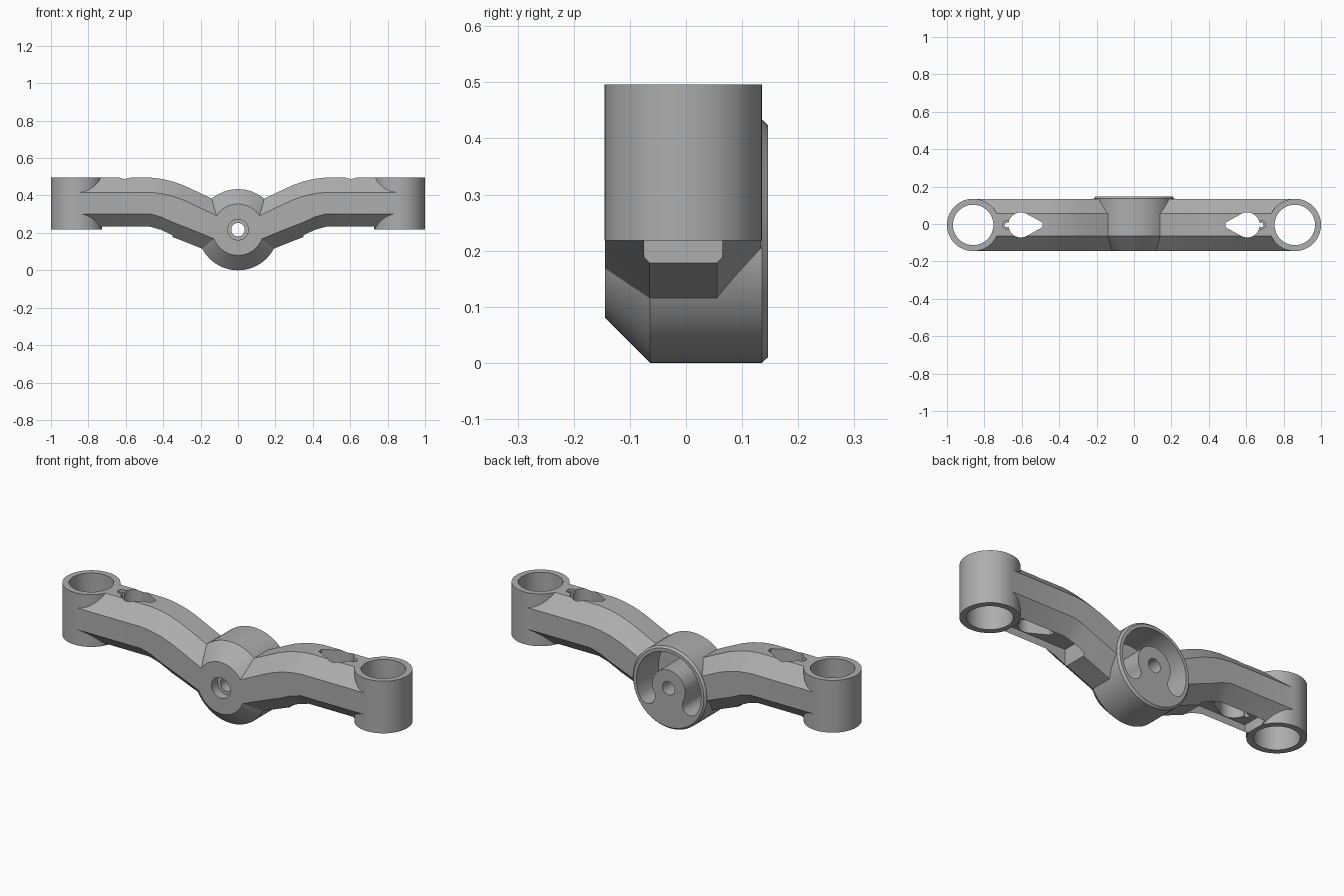
import bpy, bmesh
from math import sin, cos, pi, radians

if "Cube" in bpy.data.objects:
    bpy.data.objects.remove(bpy.data.objects["Cube"], do_unlink=True)

grey = bpy.data.materials.new("cast_grey")
grey.use_nodes = True
grey.diffuse_color = (0.42, 0.42, 0.42, 1)
grey.node_tree.nodes["Principled BSDF"].inputs["Base Color"].default_value = (0.42, 0.42, 0.42, 1)

MID_Y = -0.005      # centre plane of the arm
HUB_Z = 0.217       # height of the hub axis
END_X = 0.86        # end socket axis
TOP, BASE = 0.496, 0.218


def loft(name, rings):
    """Closed solid skinned over rings of equal point count."""
    bm = bmesh.new()
    loops = [[bm.verts.new(p) for p in ring] for ring in rings]
    n = len(loops[0])
    for a, b in zip(loops, loops[1:]):
        for i in range(n):
            j = (i + 1) % n
            bm.faces.new((a[i], a[j], b[j], b[i]))
    bm.faces.new(loops[0])
    bm.faces.new(loops[-1])
    bmesh.ops.recalc_face_normals(bm, faces=bm.faces)
    mesh = bpy.data.meshes.new(name)
    bm.to_mesh(mesh)
    bm.free()
    mesh.materials.append(grey)
    ob = bpy.data.objects.new(name, mesh)
    bpy.context.collection.objects.link(ob)
    return ob


def circle(r, n=64):
    return [(r * cos(2 * pi * i / n), r * sin(2 * pi * i / n)) for i in range(n)]


def upright(name, outline, x, y, z0, z1):
    """Prism along z."""
    return loft(name, [[(x + u, y + v, z) for u, v in outline] for z in (z0, z1)])


def across(name, sections):
    """Solid along y about the hub axis, from (outline, y) pairs."""
    return loft(name, [[(u, y, HUB_Z + v) for u, v in o] for o, y in sections])


def combine(target, other, operation):
    mod = target.modifiers.new(operation, "BOOLEAN")
    mod.operation, mod.solver, mod.object = operation, "EXACT", other
    bpy.context.view_layer.objects.active = target
    bpy.ops.object.modifier_apply(modifier=mod.name)
    bpy.data.objects.remove(other, do_unlink=True)


def arm_section(x, top, bottom, half=0.139, bevel=0.079):
    flat = half - bevel
    side = [(-flat, bottom), (-half, bottom + bevel), (-half, top - bevel), (-flat, top)]
    pts = side + [(-y, z) for y, z in reversed(side)]
    return [(x, MID_Y + y, z) for y, z in pts]


# Curved arm with bevelled section
stations = [(0, 0.32, 0.05), (0.13, 0.378, 0.09), (0.19, 0.407, 0.115), (0.29, 0.454, 0.155),
            (0.35, 0.475, 0.178), (0.41, 0.489, 0.206), (0.47, TOP, 0.223), (END_X, TOP, 0.223)]
full = [(-x, t, b) for x, t, b in reversed(stations[1:])] + stations
body = loft("rocker_arm", [arm_section(*s) for s in full])

# Central hub with front cone and small rear bevel
hub = across("hub", [(circle(r), y) for r, y in
                     ((0.137, -0.144), (0.217, -0.064), (0.217, 0.135), (0.207, 0.146))])
combine(body, hub, "UNION")

# End sockets
for s in (-1, 1):
    combine(body, upright("socket", circle(0.14), s * END_X, MID_Y, BASE, TOP), "UNION")

# Bores, lightening holes and underside pockets
for s in (-1, 1):
    combine(body, upright("bore", circle(0.108), s * END_X, MID_Y, 0.1, 0.6), "DIFFERENCE")

    drop = [(-0.065 * sin(a) * s, 0.065 * cos(a)) for a in
            [radians(-35 + 250 * i / 32) for i in range(33)]]
    drop += [(-0.117 * s, -0.012), (-0.117 * s, 0.012)]
    drop = [(-u, v) for u, v in drop]
    # round end faces the socket, narrow end faces the hub
    drop = [(u * 1.0, v) for u, v in
            [(0.067 * cos(radians(t)) * s, 0.067 * sin(radians(t))) for t in range(-120, 121, 8)]
            + [(-0.117 * s, 0.012), (-0.117 * s, -0.012)]]
    combine(body, upright("teardrop", drop, s * 0.605, MID_Y, 0.05, 0.6), "DIFFERENCE")
    combine(body, upright("pin_hole", circle(0.012, 24), s * 0.68, MID_Y, 0.1, 0.6), "DIFFERENCE")
    combine(body, upright("pin_recess", circle(0.022, 24), s * 0.68, MID_Y, 0.48, 0.6), "DIFFERENCE")

    rect = [(s * u, v) for u, v in ((0.35, -0.07), (0.728, -0.07), (0.728, 0.07), (0.35, 0.07))]
    combine(body, upright("pocket", rect, 0, MID_Y, 0.05, 0.27), "DIFFERENCE")

# Curved pocket in the back of the hub, with rounded ends
lo, hi, r_in, r_out = radians(-28), radians(208), 0.097, 0.19
r_mid, r_end = (r_in + r_out) / 2, (r_out - r_in) / 2


def arc(cx, cz, r, a, b, n):
    return [(cx + r * cos(a + (b - a) * i / n), cz + r * sin(a + (b - a) * i / n)) for i in range(n)]


outline = (arc(0, 0, r_out, lo, hi, 36)
           + arc(r_mid * cos(hi), r_mid * sin(hi), r_end, hi, hi + pi, 10)
           + arc(0, 0, r_in, hi, lo, 30)
           + arc(r_mid * cos(lo), r_mid * sin(lo), r_end, lo + pi, lo + 2 * pi, 10))
combine(body, across("hub_pocket", [(outline, -0.04), (outline, 0.2)]), "DIFFERENCE")

# Pivot hole with front counterbore
combine(body, across("pivot_hole", [(circle(0.036, 32), -0.3), (circle(0.036, 32), 0.3)]), "DIFFERENCE")
combine(body, across("counterbore", [(circle(0.055, 32), -0.3), (circle(0.055, 32), -0.095)]), "DIFFERENCE")

bpy.ops.object.select_all(action="DESELECT")
body.select_set(True)
bpy.context.view_layer.objects.active = body
bpy.ops.object.shade_smooth_by_angle(angle=radians(25))
